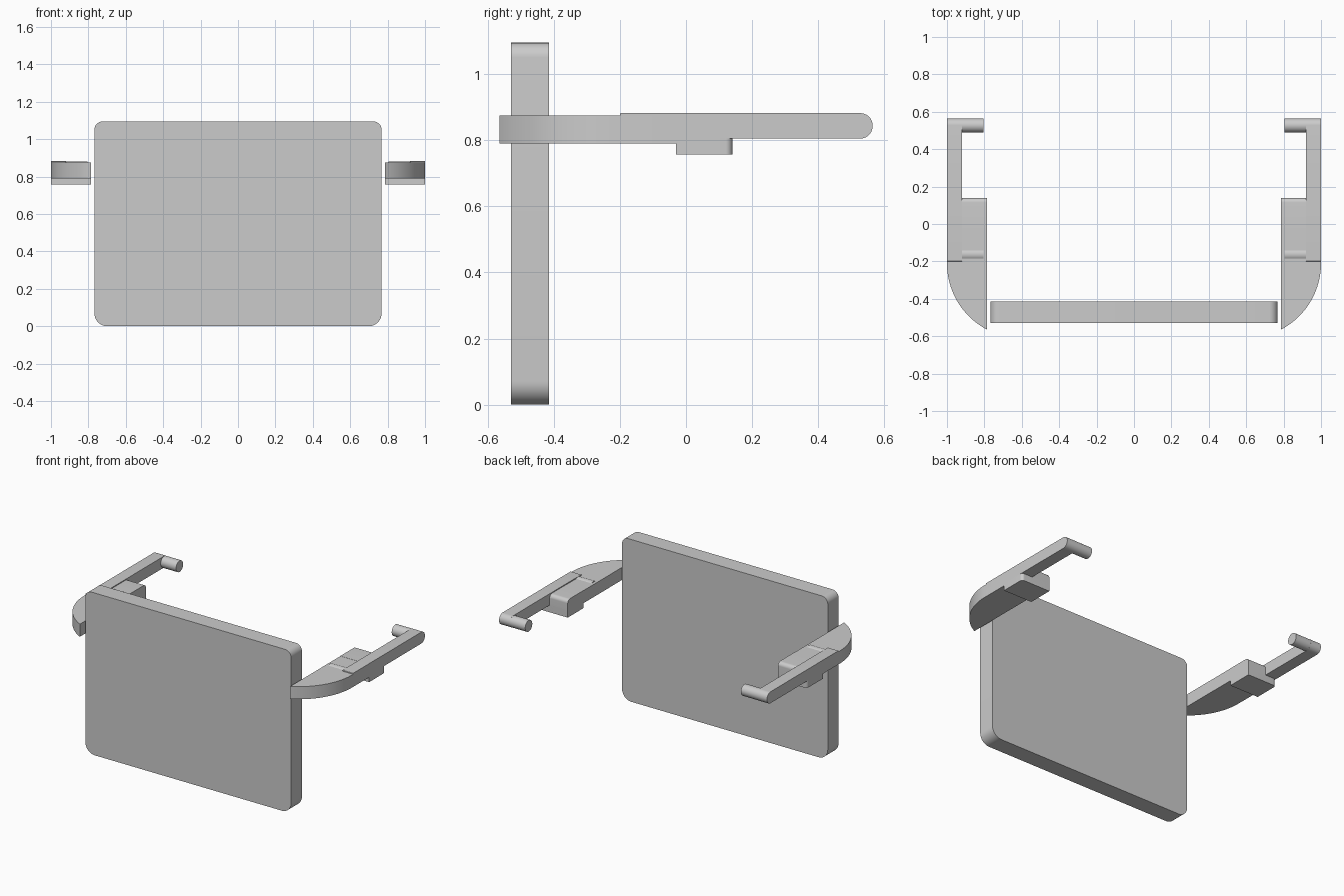
import bpy, bmesh
from math import sin, cos, pi, atan2
from mathutils import Vector

cube = bpy.data.objects.get("Cube")
if cube:
    bpy.data.objects.remove(cube, do_unlink=True)

grey = bpy.data.materials.new("plain grey")
grey.use_nodes = True
colour = (0.6, 0.6, 0.6, 1)
grey.diffuse_color = colour
grey.node_tree.nodes["Principled BSDF"].inputs["Base Color"].default_value = colour

# Maps profile coordinates (u, v) and extrusion depth w into space
AXES = {
    "x": lambda u, v, w: (w, u, v),
    "y": lambda u, v, w: (u, w, v),
    "z": lambda u, v, w: (u, v, w),
}


def arc(cu, cv, r, a, b, n=10):
    return [(cu + r * cos(a + (b - a) * i / n), cv + r * sin(a + (b - a) * i / n))
            for i in range(n + 1)]


def rounded_rect(u0, u1, v0, v1, radii):
    """Counter-clockwise outline; radii: low-left, low-right, top-right, top-left."""
    corners = [(u0, v0, 1, 1), (u1, v0, -1, 1), (u1, v1, -1, -1), (u0, v1, 1, -1)]
    pts = []
    for i, ((u, v, su, sv), r) in enumerate(zip(corners, radii)):
        start = pi + i * pi / 2
        pts += arc(u + su * r, v + sv * r, r, start, start + pi / 2) if r else [(u, v)]
    return pts


def prism(name, outline, axis, lo, hi, mirrored=False):
    for side in ((1, -1) if mirrored else (1,)):
        bm = bmesh.new()
        verts = [bm.verts.new(AXES[axis](u, v, lo)) for u, v in outline]
        face = bm.faces.new(verts)
        ext = bmesh.ops.extrude_face_region(bm, geom=[face])
        moved = [g for g in ext["geom"] if isinstance(g, bmesh.types.BMVert)]
        bmesh.ops.translate(bm, verts=moved, vec=Vector(AXES[axis](0, 0, hi - lo)))
        for v in bm.verts:
            v.co.x *= side
        bmesh.ops.recalc_face_normals(bm, faces=bm.faces)
        label = name if not mirrored else ("left_" if side > 0 else "right_") + name
        mesh = bpy.data.meshes.new(label)
        bm.to_mesh(mesh)
        bm.free()
        mesh.materials.append(grey)
        obj = bpy.data.objects.new(label, mesh)
        bpy.context.collection.objects.link(obj)
        bpy.ops.object.select_all(action="DESELECT")
        obj.select_set(True)
        bpy.context.view_layer.objects.active = obj
        bpy.ops.object.shade_smooth_by_angle(angle=pi / 6)


# Front panel with softer lower corners
prism("front_panel", rounded_rect(-0.768, 0.768, 0, 1.095, (0.07, 0.07, 0.045, 0.045)),
      "y", -0.53, -0.415)

# Curved shoulder of each arm
inner, start, tip = 0.785, -0.21, -0.565
width, drop = 1 - inner, start - tip
radius = (width ** 2 + drop ** 2) / (2 * width)
sweep = atan2(drop, radius - width)
shoulder = arc(1 - radius, start, radius, -sweep, 0, 24) + [(1, 0), (inner, 0)]
prism("arm_shoulder", shoulder, "z", 0.79, 0.875, True)

# Inner shelf with rounded rear edge, and the block beneath it
prism("arm_shelf", rounded_rect(-0.03, 0.14, 0.77, 0.876, (0, 0, 0.025, 0)),
      "x", inner, 0.93, True)
prism("hinge_block", rounded_rect(inner, 1, -0.03, 0.14, (0, 0, 0.02, 0)),
      "z", 0.757, 0.808, True)

# Temple bar with round rear end
prism("temple_bar", rounded_rect(-0.2, 0.565, 0.805, 0.882, (0, 0.038, 0.038, 0.004)),
      "x", 0.92, 1, True)

# Round pegs: rear one free, front one sunk into the shoulder
for label, y in (("rear_peg", 0.527), ("front_peg", -0.163)):
    prism(label, arc(y, 0.8435, 0.038, 0, 2 * pi, 32)[:-1], "x", 0.805, 0.925, True)
